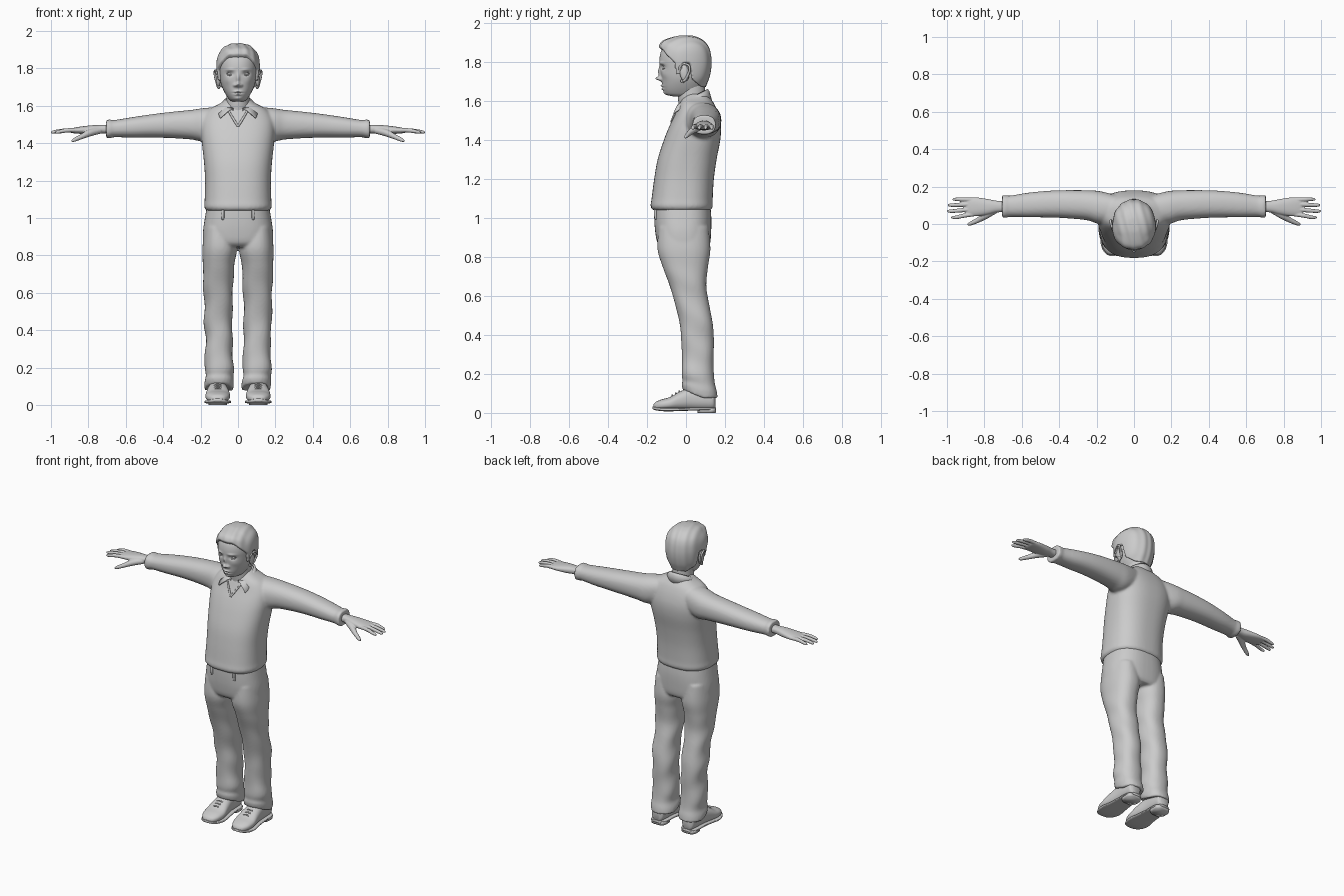
import bpy, bmesh, math
from mathutils import Vector, Matrix


def spline(keys, sub):
    """Catmull-Rom resampling of a list of equal-length tuples."""
    rows = []
    for i in range(len(keys) - 1):
        a, b, c, d = (keys[min(max(i + k, 0), len(keys) - 1)] for k in (-1, 0, 1, 2))
        for s in range(sub):
            t = s / sub
            rows.append([0.5 * (2 * q + (r - p) * t + (2 * p - 5 * q + 4 * r - w) * t * t
                                + (3 * q - p - 3 * r + w) * t ** 3) for p, q, r, w in zip(a, b, c, d)])
    return rows + [list(keys[-1])]


def skin_rings(bm, rings):
    rings = [[bm.verts.new(c) for c in r] for r in rings]
    n = len(rings[0])
    for r0, r1 in zip(rings, rings[1:]):
        for k in range(n):
            bm.faces.new((r0[k], r0[(k + 1) % n], r1[(k + 1) % n], r1[k]))
    bm.faces.new(rings[0][::-1])
    bm.faces.new(rings[-1])


def loft(bm, axis, keys, n=48, p=2.3, sub=6):
    """Superellipse sections: (position, a0, a1, b0, b1) along an axis."""
    rings = []
    for t, a0, a1, b0, b1 in spline(keys, sub):
        ring = []
        for k in range(n):
            c, s = math.cos(2 * math.pi * k / n), math.sin(2 * math.pi * k / n)
            a = (a0 + a1) / 2 + (a1 - a0) / 2 * math.copysign(abs(c) ** (2 / p), c)
            b = (b0 + b1) / 2 + (b1 - b0) / 2 * math.copysign(abs(s) ** (2 / p), s)
            ring.append({'x': (t, a, b), 'y': (a, t, b), 'z': (a, b, t)}[axis])
        rings.append(ring)
    skin_rings(bm, rings)


def tube(bm, keys, n=12, sub=5):
    """Round tube through (x, y, z, radius) points."""
    rows = spline(keys, sub)
    rings = []
    for i, row in enumerate(rows):
        d = (Vector(rows[min(i + 1, len(rows) - 1)][:3]) - Vector(rows[max(i - 1, 0)][:3])).normalized()
        u = d.cross(Vector((0, 1, 0) if abs(d.y) < 0.8 else (0, 0, 1))).normalized()
        v = d.cross(u)
        rings.append([Vector(row[:3]) + row[3] * (u * math.cos(2 * math.pi * k / n) + v * math.sin(2 * math.pi * k / n))
                      for k in range(n)])
    skin_rings(bm, rings)


def ball(bm, loc, size, rot=0):
    m = Matrix.Translation(loc) @ Matrix.Rotation(rot, 4, 'X') @ Matrix.Diagonal((*size, 1))
    bmesh.ops.create_uvsphere(bm, u_segments=24, v_segments=16, radius=1, matrix=m)


def finish(bm, name, mirror=False, voxel=0, smooth=0):
    bmesh.ops.recalc_face_normals(bm, faces=bm.faces)
    me = bpy.data.meshes.new(name)
    bm.to_mesh(me)
    bm.free()
    ob = bpy.data.objects.new(name, me)
    bpy.context.collection.objects.link(ob)
    me.polygons.foreach_set("use_smooth", [True] * len(me.polygons))
    if mirror:
        ob.modifiers.new("mirror", 'MIRROR').use_mirror_merge = False
    if voxel:
        r = ob.modifiers.new("blend", 'REMESH')
        r.mode, r.voxel_size, r.use_smooth_shade = 'VOXEL', voxel, True
    if smooth:
        s = ob.modifiers.new("smooth", 'SMOOTH')
        s.factor, s.iterations = 0.5, smooth
    return ob


def step(t):
    t = min(max(t, 0), 1)
    return t * t * (3 - 2 * t)


def sym(rows):
    return [(z, -w, w, f, b) for z, w, f, b in rows]


# Sweater: torso and sleeves blended together
bm = bmesh.new()
loft(bm, 'z', sym([(1.04, .17, -.172, .128), (1.06, .181, -.182, .137), (1.1, .178, -.176, .137), (1.2, .176, -.163, .143),
                   (1.3, .182, -.145, .157), (1.4, .193, -.113, .176), (1.47, .198, -.085, .179), (1.53, .19, -.056, .167),
                   (1.58, .155, -.035, .147), (1.61, .1, -.02, .127), (1.635, .065, 0, .11)]), n=64, p=2.5)
sleeve = [(.08, .01, .15, 1.44, 1.595), (.18, 0, .175, 1.41, 1.588), (.25, .02, .18, 1.42, 1.578), (.35, .03, .181, 1.427, 1.568),
          (.45, .035, .178, 1.43, 1.556), (.56, .036, .168, 1.43, 1.54), (.66, .038, .152, 1.432, 1.524), (.685, .033, .153, 1.426, 1.527),
          (.705, .033, .153, 1.426, 1.525)]
for sgn in (1, -1):
    loft(bm, 'x', [(sgn * k[0], *k[1:]) for k in sleeve])
finish(bm, "sweater", voxel=.008, smooth=5)

# Trousers: hips and two legs, hem raised over the shoes
bm = bmesh.new()
loft(bm, 'z', sym([(1.07, .165, -.163, .124), (1.0, .177, -.163, .13), (.93, .187, -.158, .129), (.87, .186, -.146, .124), (.845, .17, -.12, .11)]), p=2.5)
leg = [(.95, .03, .18, -.14, .115), (.84, .006, .19, -.146, .125), (.75, .02, .188, -.12, .113), (.65, .025, .186, -.083, .104),
       (.55, .03, .18, -.054, .12), (.45, .03, .182, -.031, .138), (.36, .03, .173, -.024, .143), (.27, .028, .176, -.02, .14), (.2, .023, .179, -.022, .143),
       (.15, .027, .174, -.018, .148), (.11, .021, .178, -.022, .158), (.075, .023, .175, -.016, .162)]
for sgn in (1, -1):
    loft(bm, 'z', [(k[0], sgn * k[1], sgn * k[2], k[3], k[4]) for k in leg])
for v in bm.verts:
    v.co.z += .04 * step((.1 - v.co.y) / .12) * step((.2 - v.co.z) / .12)
    v.co.x += .003 * math.sin(38 * v.co.z + 20 * v.co.y) * step((.8 - v.co.z) / .2)
finish(bm, "trousers", voxel=.008, smooth=3)

# Belt loops
bm = bmesh.new()
tube(bm, [(.08, -.154, 1.06, .007), (.081, -.157, 1.02, .008), (.08, -.152, .992, .007)])
finish(bm, "belt_loops", mirror=True)

# Shoes: upper, sole with heel, laces
bm = bmesh.new()
loft(bm, 'y', [(-.167, .09, .128, .022, .042), (-.155, .068, .148, .016, .056), (-.125, .05, .167, .014, .069), (-.08, .042, .174, .014, .082),
               (-.03, .048, .168, .014, .11), (.03, .058, .16, .016, .13), (.1, .062, .156, .016, .13), (.138, .068, .15, .018, .12), (.15, .085, .133, .025, .1)], p=2.4)
finish(bm, "shoe_uppers", mirror=True)
bm = bmesh.new()
loft(bm, 'y', [(-.172, .092, .126, .02, .034), (-.158, .064, .152, .014, .031), (-.125, .045, .173, .009, .027), (-.08, .037, .18, .008, .026),
               (-.02, .045, .17, .01, .027), (.05, .054, .164, .012, .028), (.12, .056, .162, .013, .028), (.155, .08, .138, .013, .028)], p=4)
loft(bm, 'z', [(0, .06, .158, .06, .152), (.02, .057, .161, .057, .155)], p=3.2, sub=2)
finish(bm, "shoe_soles", mirror=True)
bm = bmesh.new()
for y, z in ((-.068, .09), (-.05, .1), (-.032, .11)):
    tube(bm, [(.08, y, z - .01, .004), (.108, y - .003, z + .001, .004), (.136, y, z - .01, .004)], n=8)
finish(bm, "shoe_laces", mirror=True)

# Hands: palm, fingers and thumb blended together
bm = bmesh.new()
loft(bm, 'x', [(.66, .064, .122, 1.453, 1.5), (.73, .062, .124, 1.452, 1.498), (.78, .05, .133, 1.448, 1.496),
               (.84, .042, .142, 1.45, 1.489), (.885, .042, .141, 1.454, 1.481), (.9, .05, .135, 1.46, 1.475)], n=32)
for y0, y1, tip in ((.053, .036, .978), (.08, .069, 1.0), (.106, .101, .996), (.13, .132, .97)):
    tube(bm, [(.85, y0, 1.469, .011), (.91, (y0 + y1) / 2, 1.469, .0115), (tip - .03, y1, 1.463, .01), (tip - .007, y1, 1.458, .0075), (tip, y1, 1.456, .003)])
tube(bm, [(.74, .075, 1.468, .018), (.79, .047, 1.456, .019), (.835, .02, 1.436, .014), (.87, .004, 1.42, .011), (.885, -.002, 1.413, .007), (.89, -.005, 1.411, .003)])
finish(bm, "hands", mirror=True, voxel=.0035, smooth=2)

# Head: lofted skull with soft bumps for the facial features
skull = sym([(1.622, .03, -.065, .05), (1.63, .044, -.098, .065), (1.645, .056, -.112, .075), (1.67, .071, -.12, .088), (1.7, .085, -.124, .1),
             (1.73, .094, -.128, .11), (1.77, .1, -.133, .117), (1.81, .103, -.136, .118), (1.85, .1, -.129, .112), (1.88, .088, -.112, .098),
             (1.905, .065, -.082, .07), (1.918, .035, -.045, .035), (1.921, .006, -.012, .002)])
bumps = [(0, 1.745, .009, .026, .013), (0, 1.713, .012, .011, .028), (.017, 1.709, .008, .008, .011), (.042, 1.793, .022, .007, .006),
         (.043, 1.771, .018, .011, -.012), (0, 1.676, .02, .005, .009), (0, 1.66, .017, .0055, .009), (0, 1.668, .026, .002, -.004),
         (0, 1.639, .02, .01, .006), (.056, 1.735, .02, .02, .004)]
bm = bmesh.new()
loft(bm, 'z', skull, n=160, p=2.15, sub=9)
for v in bm.verts:
    if v.co.y < -.03:
        x, z = abs(v.co.x), v.co.z
        v.co.y -= sum(a * math.exp(-((x - bx) / sx) ** 2 - ((z - bz) / sz) ** 2) for bx, bz, sx, sz, a in bumps)
finish(bm, "head")

# Neck
bm = bmesh.new()
loft(bm, 'z', sym([(1.5, .07, -.045, .1), (1.56, .068, -.036, .105), (1.62, .062, -.042, .1), (1.7, .062, -.045, .095)]), p=2)
finish(bm, "neck")

# Eyes with upper and lower lids
bm = bmesh.new()
ball(bm, (.043, -.1, 1.771), (.0155, .0155, .0125))
for h in (.009, -.007):
    tube(bm, [(.025, -.116, 1.769, .002), (.035, -.118, 1.771 + h, .003), (.049, -.115, 1.771 + h, .003), (.063, -.103, 1.77, .002)], n=8)
finish(bm, "eyes", mirror=True)

# Ears: bowl with a raised rim
bm = bmesh.new()
ball(bm, (.105, -.008, 1.742), (.012, .024, .043), .15)
tube(bm, [(.103, -.03, 1.745, .005), (.112, -.032, 1.77, .006), (.12, -.012, 1.789, .006), (.125, .014, 1.78, .006),
          (.122, .018, 1.755, .006), (.112, .004, 1.72, .007), (.104, -.015, 1.698, .008), (.1, -.025, 1.705, .006)])
finish(bm, "ears", mirror=True)

# Hair: skull shell pushed out above a hairline and tucked in below it
line = [(-.2, 1.862), (-.115, 1.858), (-.095, 1.83), (-.07, 1.805), (-.055, 1.79), (-.045, 1.735), (-.025, 1.735), (-.012, 1.79),
        (.018, 1.79), (.03, 1.71), (.07, 1.675), (.2, 1.665)]
bm = bmesh.new()
loft(bm, 'z', skull, n=160, p=2.15, sub=9)
for v in bm.verts:
    x, y, z = v.co
    for (y0, z0), (y1, z1) in zip(line, line[1:]):
        if y0 <= y < y1:
            edge = z0 + (z1 - z0) * (y - y0) / (y1 - y0)
    s = step((z - edge + .006) / .014)
    quiff = .011 * math.exp(-((z - 1.885) / .025) ** 2) * step((-.05 - y) / .06)
    strands = .0015 * math.sin(150 * x + 40 * y)
    v.co += (v.co - Vector((0, -.005, 1.79))).normalized() * (-.018 + s * (.031 + quiff + strands))
finish(bm, "hair")

# Shirt collar: folded band with two pointed flaps
bm = bmesh.new()
rows = []
for i in range(49):
    th = .35 + (2 * math.pi - .7) * i / 48
    c, s = math.cos(th), math.sin(th)
    f = max(0, c) ** 2
    z = 1.62 - .037 * c
    inner = Vector((.071 * s, .036 - .076 * c, z))
    outer = Vector((.095 * s + math.copysign(.07 * f, s), .04 - .09 * c - .02 * f, z - .022 - .033 * c * c))
    fold = inner.lerp(outer, .3) + Vector((0, 0, .006))
    rows.append([bm.verts.new(p) for p in (inner - Vector((0, 0, .03)), inner, fold, outer)])
for a, b in zip(rows, rows[1:]):
    for k in range(3):
        bm.faces.new((a[k], b[k], b[k + 1], a[k + 1]))
collar = finish(bm, "shirt_collar")
m = collar.modifiers.new("cloth", 'SOLIDIFY')
m.thickness, m.offset = .006, 0

# V-neck trim
bm = bmesh.new()
tube(bm, [(.05, -.04, 1.572, .005), (.022, -.061, 1.525, .006), (0, -.075, 1.49, .006)])
finish(bm, "neck_trim", mirror=True)
